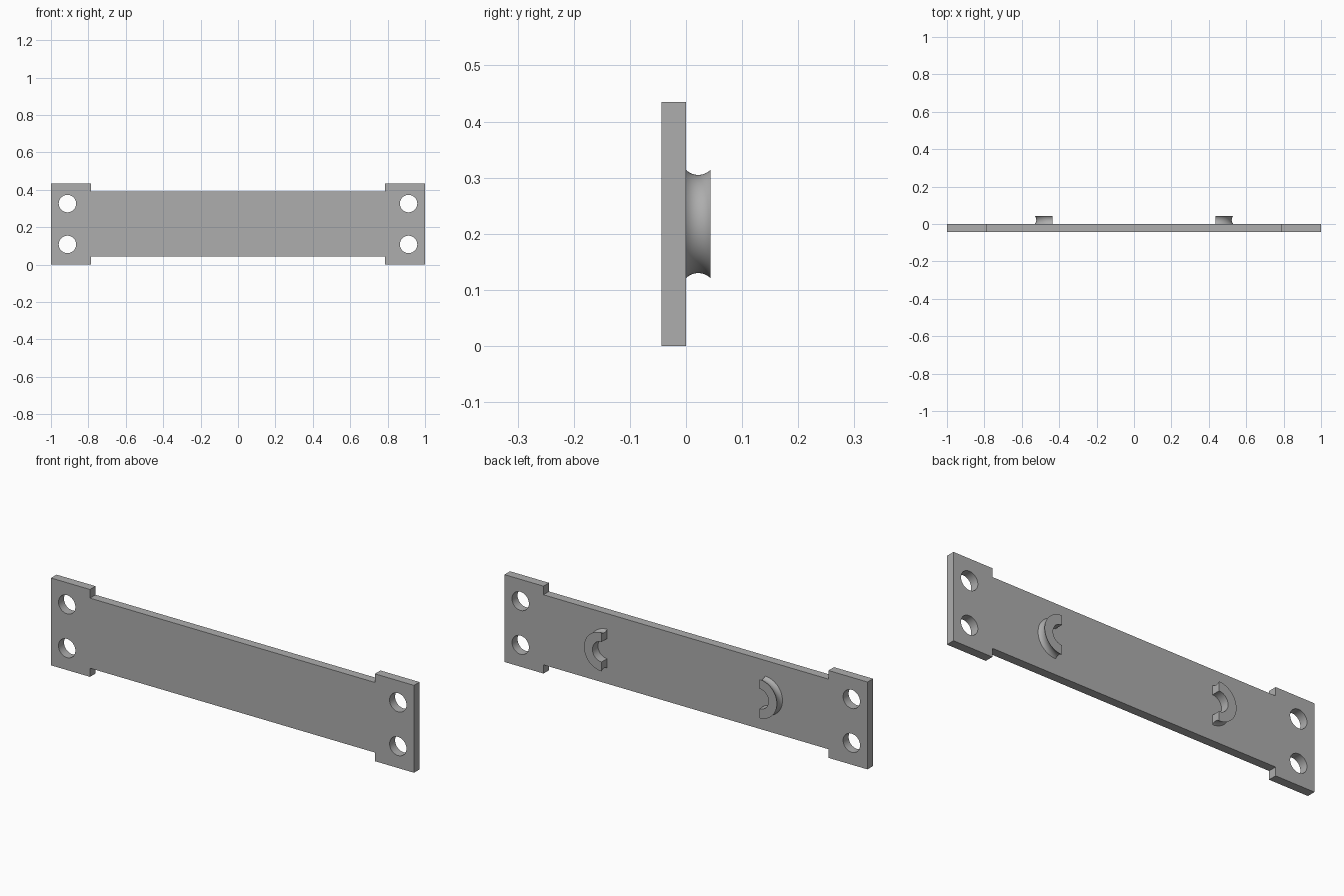
import bpy, bmesh
from math import pi, cos, sin, radians, sqrt

if "Cube" in bpy.data.objects:
    bpy.data.objects.remove(bpy.data.objects["Cube"], do_unlink=True)

THICK = 0.0435      # plate thickness, and hook depth
HEIGHT = 0.435
MID = HEIGHT / 2
STEP = 0.043        # how far the end tabs stand above the middle

grey = bpy.data.materials.new("plain_grey")
grey.use_nodes = True
GREY = (0.42, 0.42, 0.42, 1)
grey.diffuse_color = GREY
grey.node_tree.nodes["Principled BSDF"].inputs["Base Color"].default_value = GREY


def finish(obj):
    bpy.ops.object.select_all(action="DESELECT")
    obj.select_set(True)
    bpy.context.view_layer.objects.active = obj
    bpy.ops.object.shade_smooth_by_angle(angle=radians(30))


def add_object(name, bm):
    bmesh.ops.remove_doubles(bm, verts=bm.verts, dist=1e-5)
    bmesh.ops.recalc_face_normals(bm, faces=bm.faces)
    mesh = bpy.data.meshes.new(name)
    bm.to_mesh(mesh)
    bm.free()
    mesh.materials.append(grey)
    obj = bpy.data.objects.new(name, mesh)
    bpy.context.collection.objects.link(obj)
    finish(obj)
    return obj


def add_loop(curve, points):
    spline = curve.splines.new("POLY")
    spline.points.add(len(points) - 1)
    for p, (x, z) in zip(spline.points, points):
        p.co = (x, z, 0, 1)
    spline.use_cyclic_u = True


# Plate: stepped outline with four bolt holes, extruded
quarter = [(0.785, MID - STEP), (0.785, MID), (1, MID)]
upper = quarter[::-1] + [(-x, z) for x, z in quarter]
outline = upper + [(-x, -z) for x, z in upper]
curve = bpy.data.curves.new("plate_outline", "CURVE")
curve.dimensions = "2D"
curve.fill_mode = "BOTH"
curve.extrude = THICK / 2
add_loop(curve, outline)
for sx in (-1, 1):
    for sz in (-1, 1):
        add_loop(curve, [(sx * 0.912 + 0.0465 * cos(a * pi / 24),
                          sz * 0.109 + 0.0465 * sin(a * pi / 24)) for a in range(48)])
source = bpy.data.objects.new("plate_outline", curve)
bpy.context.collection.objects.link(source)
bpy.context.view_layer.update()
flat = source.evaluated_get(bpy.context.evaluated_depsgraph_get()).to_mesh()
bm = bmesh.new()
bm.from_mesh(flat)
bpy.data.objects.remove(source, do_unlink=True)
bpy.data.curves.remove(curve)
for v in bm.verts:
    x, z, y = v.co
    v.co = (x, y - THICK / 2, z + MID)
add_object("plate", bm)


# Hooks: half rings on the back with a grooved outer rim
def add_hook(name, side):
    half, depth = THICK / 2, 0.009
    arc = (half ** 2 + depth ** 2) / (2 * depth)
    profile = [(0.05, THICK), (0.05, 0)]
    for i in range(13):
        t = -half + THICK * i / 12
        profile.append((0.0965 - depth + arc - sqrt(arc ** 2 - t ** 2), half + t))
    bm = bmesh.new()
    ring = [bm.verts.new((0, y, -r)) for r, y in profile]
    cap = bm.faces.new(ring)
    spun = bmesh.ops.spin(bm, geom=[cap], cent=(0, 0, 0), axis=(0, 1, 0),
                          dvec=(0, 0, 0), angle=-pi, steps=32, use_duplicate=False)
    # Half ring bulges towards the nearest plate end
    bulge = 1 if sum(v.co.x for v in bm.verts) > 0 else -1
    for v in bm.verts:
        v.co.x = side * (0.435 + bulge * v.co.x)
        v.co.z += MID
    # Close the starting end if the spin left it open
    rim = [e for e in bm.edges if e.is_boundary]
    if rim:
        bmesh.ops.contextual_create(bm, geom=rim)
    add_object(name, bm)


add_hook("left_hook", 1)
add_hook("right_hook", -1)
